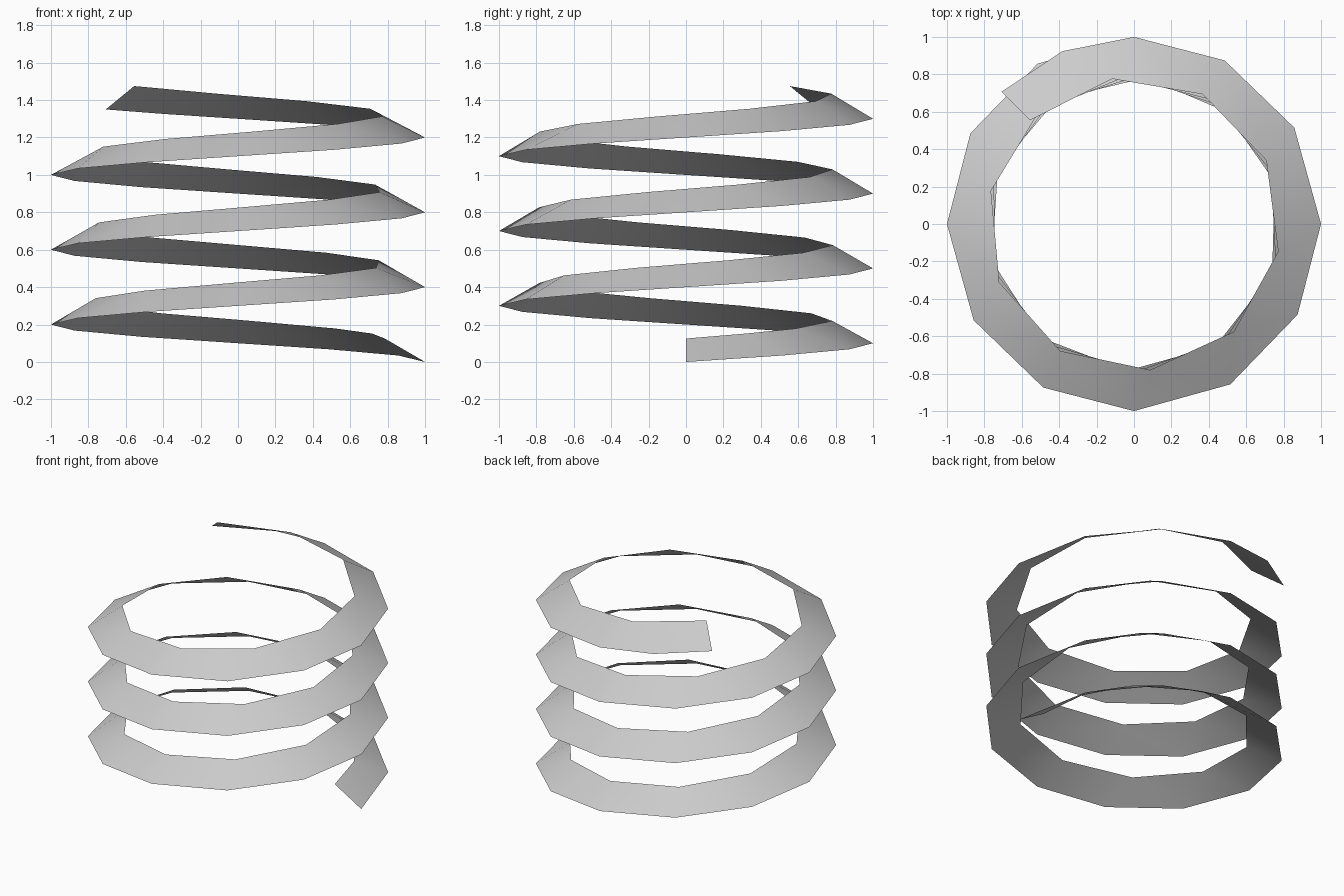
import bpy, bmesh, math

if "Cube" in bpy.data.objects:
    bpy.data.objects.remove(bpy.data.objects["Cube"], do_unlink=True)

PITCH, END = 0.4, 1215          # rise per turn, total sweep in degrees
OUTER, INNER, LIFT = 1.0, 0.785, 0.125

grey = bpy.data.materials.new("light grey")
grey.use_nodes = True
colour = (0.6, 0.6, 0.6, 1)
grey.diffuse_color = colour
grey.node_tree.nodes["Principled BSDF"].inputs["Base Color"].default_value = colour


def helix_point(bm, angle, radius, lift):
    a = math.radians(angle)
    return bm.verts.new((radius * math.cos(a), radius * math.sin(a),
                         PITCH * angle / 360 + lift))


# Facet angles along the low outer edge and the raised inner edge
outer_angles = [q * 90 + s for q in range(13) for s in (0, 31, 61)] + [END - 45, END - 22.5, END]
outer_angles = sorted(set(outer_angles))
inner_angles = [0, 24] + [END - 36.45 * k for k in range(32, -1, -1)]

# Sloped ribbon joining the two edges
bm = bmesh.new()
outer = [helix_point(bm, a, OUTER, 0) for a in outer_angles]
inner = [helix_point(bm, a, INNER, LIFT) for a in inner_angles]
i = j = 0
while i < len(outer) - 1 or j < len(inner) - 1:
    next_out = outer_angles[i + 1] if i < len(outer) - 1 else math.inf
    next_in = inner_angles[j + 1] if j < len(inner) - 1 else math.inf
    if next_out <= next_in:
        bm.faces.new((outer[i], outer[i + 1], inner[j]))
        i += 1
    else:
        bm.faces.new((outer[i], inner[j + 1], inner[j]))
        j += 1

mesh = bpy.data.meshes.new("spiral_ribbon")
bm.to_mesh(mesh)
bm.free()
mesh.materials.append(grey)
mesh.shade_smooth()
ribbon = bpy.data.objects.new("spiral_ribbon", mesh)
bpy.context.collection.objects.link(ribbon)
